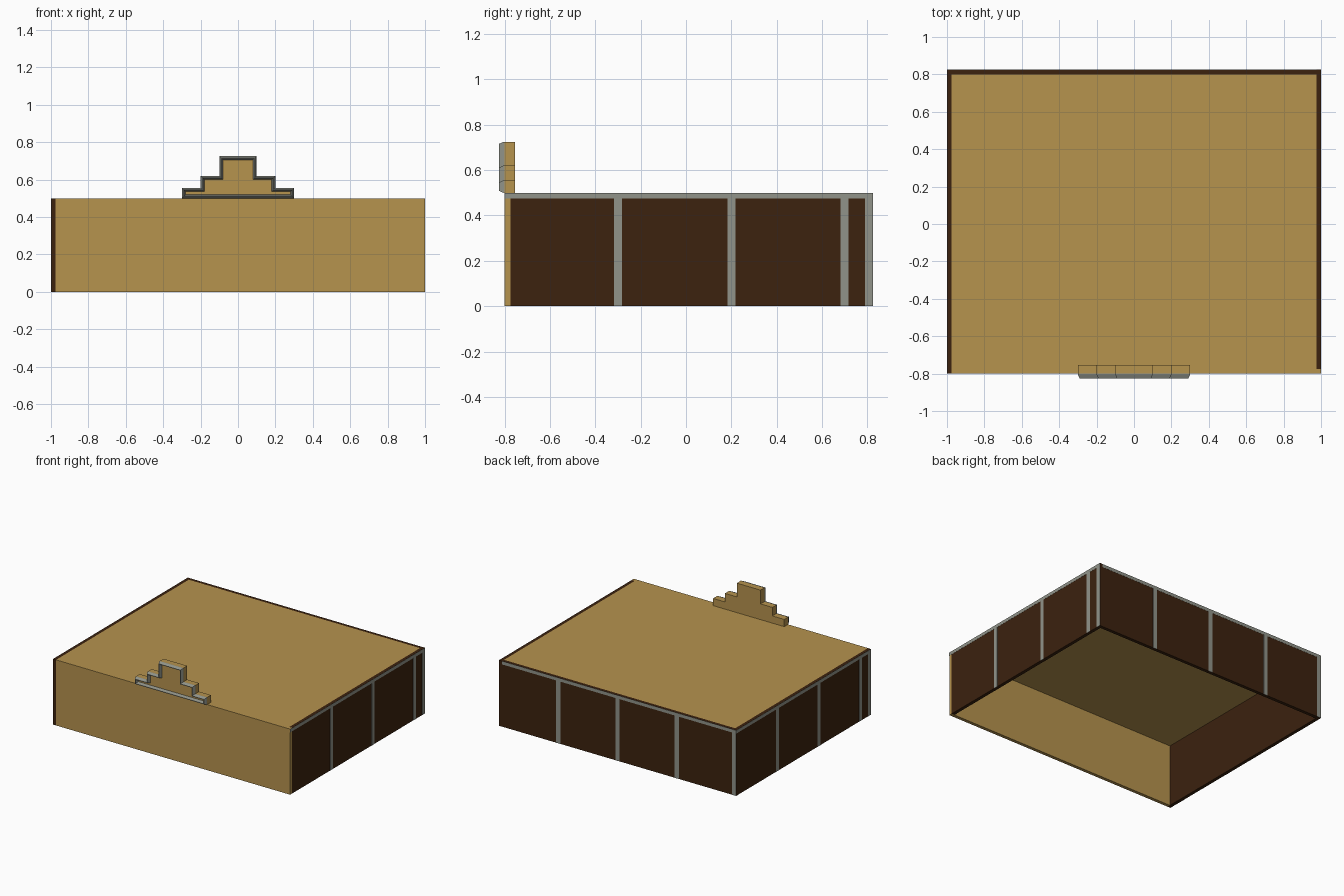
import bpy, bmesh
from mathutils import Vector

if "Cube" in bpy.data.objects:
    bpy.data.objects.remove(bpy.data.objects["Cube"])


def material(name, rgb):
    m = bpy.data.materials.new(name)
    m.diffuse_color = (*rgb, 1)
    m.use_nodes = True
    m.node_tree.nodes["Principled BSDF"].inputs["Base Color"].default_value = m.diffuse_color
    return m


TAN = material("tan", (0.468, 0.292, 0.076))
BROWN = material("dark_brown", (0.045, 0.016, 0.0045))
GREY = material("warm_grey", (0.285, 0.296, 0.255))


def finish(name, bm, *mats):
    bmesh.ops.recalc_face_normals(bm, faces=bm.faces)
    mesh = bpy.data.meshes.new(name)
    bm.to_mesh(mesh)
    bm.free()
    for m in mats:
        mesh.materials.append(m)
    ob = bpy.data.objects.new(name, mesh)
    bpy.context.collection.objects.link(ob)
    return ob


def box(name, x, y, z, mat):
    """Box from (min, max) pairs."""
    bm = bmesh.new()
    bmesh.ops.create_cube(bm, size=1)
    for v in bm.verts:
        v.co = [a[0] if c < 0 else a[1] for a, c in zip((x, y, z), v.co)]
    return finish(name, bm, mat)


H, T, E = 0.5, 0.025, 0.001   # wall height, wall thickness, plate relief
W = 0.035                     # batten width

# Roof slab and the four overlapping walls
box("roof", (-1 + T, 1 - T), (-0.775, 0.8), (H - T, H), TAN)
box("front_wall", (-1 + T, 1), (-0.8, -0.775), (0, H), TAN)
box("back_wall", (-1, 1 - T), (0.8, 0.825), (0, H), BROWN)
box("right_wall", (1 - T, 1), (-0.775, 0.825), (0, H), BROWN)
box("left_wall", (-1, -1 + T), (-0.8, 0.8), (0, H), BROWN)

# Battens and top rails on the two sides (half-turn copies of each other)
for side, s in (("right", 1), ("left", -1)):
    x = sorted((s * (1 - E), s * (1 + E)))
    for i, c in enumerate((-0.3, 0.2, 0.7, 0.8075)):
        c = c if s > 0 else 0.0125 - (c - 0.0125)
        y = (c - W / 2, c + W / 2)
        box(f"{side}_batten_{i + 1}", x, y, (0, H - T), GREY)
    box(f"{side}_top_rail", x, (-0.8, 0.825), (H - T, H - 0.0005), GREY)

# Battens and top rail on the back
yb = (0.825 - E, 0.825)
bpy.data.objects["back_wall"].location.y = -E
for i, c in enumerate((0.5, 0, -0.5, -1 + W / 2)):
    box(f"back_batten_{i + 1}", (c - W / 2, c + W / 2), yb, (0, H - T), GREY)
box("back_top_rail", (-1, 1), yb, (H - T, H - 0.0005), GREY)

# Stepped crest outline: right half mirrored to the left
half = [(0.3, 0.5), (0.3, 0.555), (0.2, 0.555), (0.2, 0.62),
        (0.1, 0.62), (0.1, 0.725)]
outline = [Vector(p) for p in half + [(-x, z) for x, z in reversed(half)]]


def inset(points, d):
    """Mitred inset of a right-angled counter-clockwise outline."""
    out = []
    for i, p in enumerate(points):
        a = (p - points[i - 1]).normalized()
        b = (points[(i + 1) % len(points)] - p).normalized()
        out.append(p + d * (Vector((-a.y, a.x)) + Vector((-b.y, b.x))))
    return out


def rings(name, steps, mat, cap):
    """Bridge inset outlines at given depths; optionally close both ends."""
    bm = bmesh.new()
    loops = [[bm.verts.new((p.x, y, p.y)) for p in inset(outline, d)]
             for d, y in steps]
    n = len(outline)
    pairs = list(zip(loops, loops[1:]))
    if not cap:
        pairs.append((loops[-1], loops[0]))
    for a, b in pairs:
        for i in range(n):
            j = (i + 1) % n
            bm.faces.new((a[i], a[j], b[j], b[i]))
    if cap:
        bm.faces.new(loops[0])
        bm.faces.new(loops[-1])
    return finish(name, bm, mat)


# Crest panel and its bevelled moulding
rings("crest_panel", [(0, -0.755), (0, -0.8)], TAN, True)
rings("crest_moulding", [(0, -0.8), (0, -0.805), (0.009, -0.825),
                         (0.012, -0.825), (0.02, -0.8)], GREY, False)
